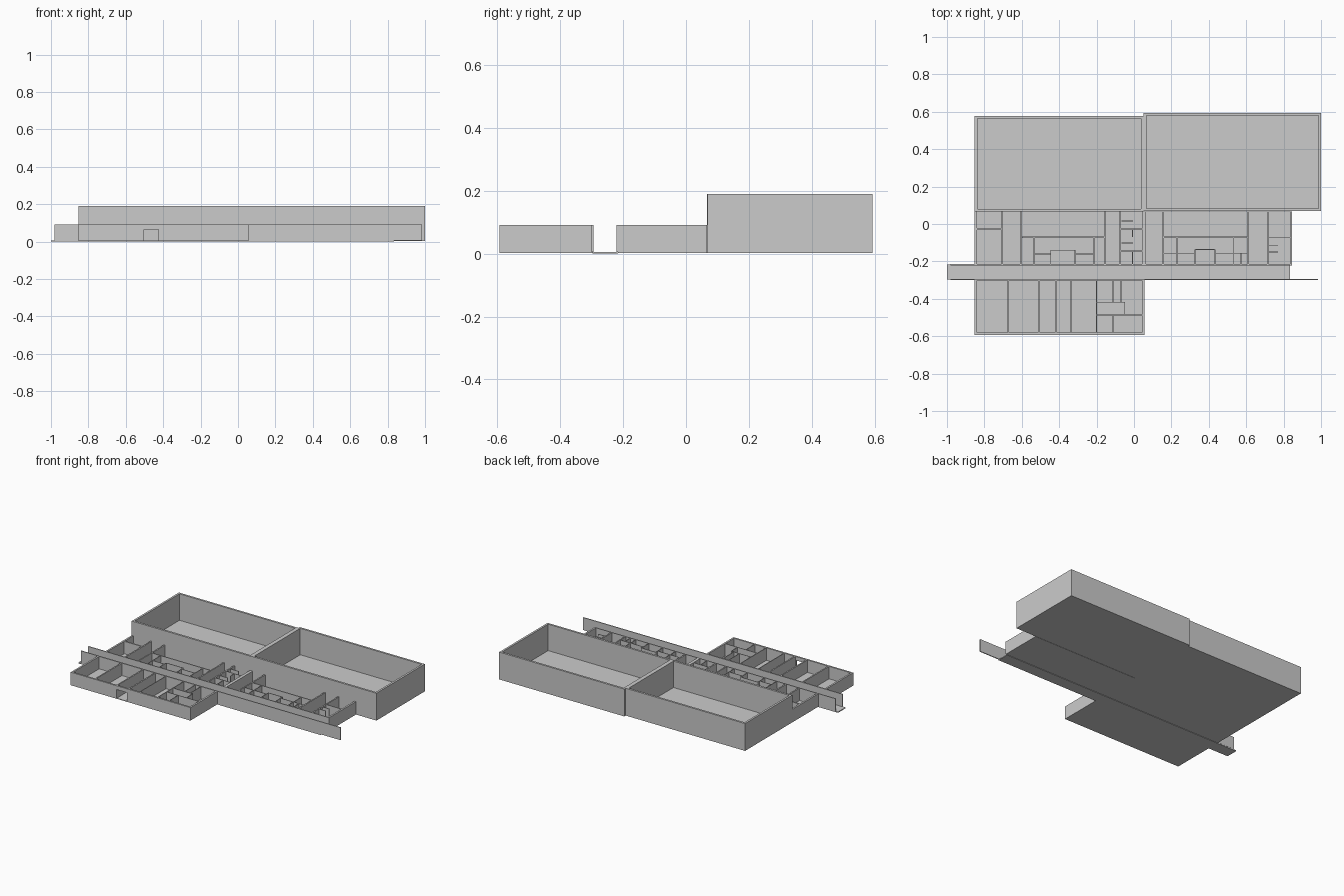
import bpy, bmesh

if "Cube" in bpy.data.objects:
    bpy.data.objects.remove(bpy.data.objects["Cube"])

FLOOR, LOW, HIGH = 0.006, 0.092, 0.19
THICK, MID, THIN = 0.012, 0.009, 0.004


def add_boxes(name, boxes):
    """One object made of boxes given as (x0, x1, y0, y1, z0, z1)."""
    bm = bmesh.new()
    for x0, x1, y0, y1, z0, z1 in boxes:
        vs = bmesh.ops.create_cube(bm, size=1)["verts"]
        for v in vs:
            v.co = (x1 if v.co.x > 0 else x0,
                    y1 if v.co.y > 0 else y0,
                    z1 if v.co.z > 0 else z0)
    mesh = bpy.data.meshes.new(name)
    bm.to_mesh(mesh)
    bm.free()
    ob = bpy.data.objects.new(name, mesh)
    bpy.context.collection.objects.link(ob)
    return ob


def along_x(y, x0, x1, t=MID, h=LOW):
    return (x0, x1, y - t / 2, y + t / 2, FLOOR, h)


def along_y(x, y0, y1, t=MID, h=LOW):
    return (x - t / 2, x + t / 2, y0, y1, FLOOR, h)


def walls(name, ax=(), ay=(), t=MID):
    """Walls running along x (y, x0, x1) and along y (x, y0, y1)."""
    add_boxes(name, [along_x(*w, t=t) for w in ax] + [along_y(*w, t=t) for w in ay])


def hall(name, x0, x1, y0, y1, t=0.014):
    """Open-topped tall hall: four walls and a floor."""
    add_boxes(name + "_floor", [(x0, x1, y0, y1, 0.003, 0.009)])
    add_boxes(name + "_walls", [
        (x0, x0 + t, y0, y1, 0.003, HIGH), (x1 - t, x1, y0, y1, 0.003, HIGH),
        (x0 + t, x1 - t, y0, y0 + t, 0.003, HIGH), (x0 + t, x1 - t, y1 - t, y1, 0.003, HIGH)])


# Tall halls at the back
hall("left_hall", -0.852, 0.052, 0.067, 0.578)
hall("right_hall", 0.052, 1.0, 0.069, 0.593)

# Floors of the low blocks and the corridor
X0, X1, XS = -0.852, 0.845, 0.055
YF, YC0, YC1, YB = -0.593, -0.298, -0.216, 0.067
add_boxes("middle_floor", [(X0, X1, YC1, YB, 0.003, 0.007)])
add_boxes("front_floor", [(X0, XS, YF, YC0, 0.003, 0.007)])
add_boxes("corridor_floor", [(-1.0, 0.835, YC0, YC1, 0, 0.006)])

# Long corridor walls
walls("corridor_front_wall", [(YC0 + 0.001, -0.98, 0.985)], t=0.006)
walls("corridor_back_wall", [(YC1 - 0.002, -0.98, X1)], t=0.006)

# Full-depth cross walls of the middle block
walls("middle_outer_walls", ay=[(x, YC1, YB) for x in (X0 + 0.006, 0.05, X1 - 0.006)], t=THICK)
walls("middle_cross_walls",
      ay=[(x, YC1, YB) for x in (-0.705, -0.605, -0.155, -0.075, 0.06, 0.155, 0.61, 0.715)])
walls("store_wall", [(-0.027, X0, -0.705)])

# Left room suite
TOP = -0.071
walls("left_suite_back_wall", [(TOP, -0.6, -0.155)], t=0.006)
walls("left_suite_partitions",
      [(-0.160, -0.535, -0.445), (-0.140, -0.445, -0.315), (-0.160, -0.315, -0.214)],
      [(-0.535, YC1, TOP), (-0.214, YC1, TOP), (-0.445, YC1, -0.14), (-0.315, YC1, -0.14)], THIN)

# Small cubicles between the suites
walls("cubicle_partitions",
      [(0.016, -0.067, -0.005), (-0.027, -0.075, 0.05), (-0.102, -0.067, -0.005), (-0.145, -0.075, 0.05)],
      [(-0.008, -0.07, -0.027), (-0.008, YC1, -0.145)], THIN)

# Right room suite
walls("right_suite_back_wall", [(TOP, 0.155, 0.61)], t=0.006)
walls("right_suite_partitions",
      [(-0.157, 0.155, 0.326), (-0.136, 0.326, 0.433), (-0.157, 0.433, 0.61)],
      [(0.23, YC1, TOP), (0.53, YC1, TOP), (0.326, YC1, -0.136), (0.433, YC1, -0.136),
       (0.572, YC1, -0.157)], THIN)
walls("end_stalls", [(TOP, 0.715, 0.84), (-0.113, 0.715, 0.77), (-0.15, 0.715, 0.77)], t=THIN)

# Front block: side walls, rear wall and front wall with a doorway
walls("front_side_walls", ay=[(X0 + 0.006, YF, YC0), (XS - 0.006, YF, YC0)], t=THICK)
walls("front_rear_wall", [(YC0, X0, XS)], t=0.008)
D0, D1 = -0.505, -0.425
add_boxes("front_wall", [
    (X0, D0, YF, YF + THICK, 0.003, LOW),
    (D1, XS, YF, YF + THICK, 0.003, LOW),
    (D0, D1, YF, YF + THICK, 0.066, LOW)])

# Front block rooms
walls("front_cross_walls", ay=[(x, YF, YC0) for x in (-0.672, -0.508, -0.417)])
walls("front_thin_wall", ay=[(-0.336, YF, YC0), (-0.2, YF, YC0)], t=0.005)
walls("front_small_rooms",
      [(-0.418, -0.2, -0.05), (-0.487, -0.2, 0.05)],
      [(-0.112, -0.418, YC0), (-0.07, -0.418, YC0), (-0.05, -0.487, -0.418), (-0.112, YF, -0.487)], THIN)
